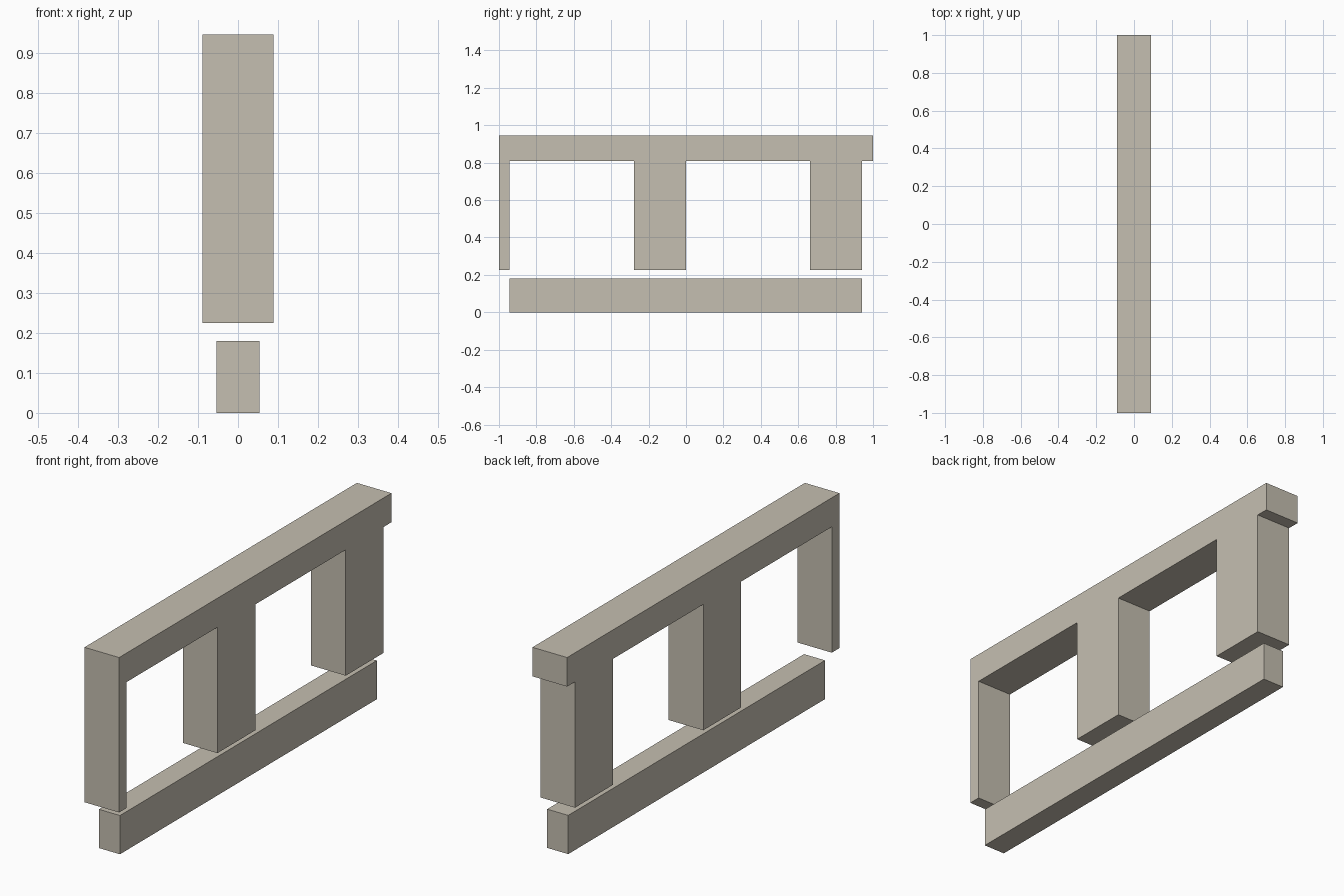
import bpy
import bmesh

if "Cube" in bpy.data.objects:
    bpy.data.objects.remove(bpy.data.objects["Cube"])

stone = bpy.data.materials.new("warm_grey_stone")
stone.diffuse_color = (0.56, 0.52, 0.44, 1.0)
stone.use_nodes = True
stone.node_tree.nodes["Principled BSDF"].inputs["Base Color"].default_value = stone.diffuse_color


def extrude_profile(name, profile, half_width):
    """Extrude a (y, z) outline symmetrically along x."""
    bm = bmesh.new()
    face = bm.faces.new([bm.verts.new((-half_width, y, z)) for y, z in profile])
    result = bmesh.ops.extrude_face_region(bm, geom=[face])
    moved = [v for v in result["geom"] if isinstance(v, bmesh.types.BMVert)]
    bmesh.ops.translate(bm, vec=(2 * half_width, 0, 0), verts=moved)
    bmesh.ops.recalc_face_normals(bm, faces=bm.faces)
    mesh = bpy.data.meshes.new(name)
    bm.to_mesh(mesh)
    bm.free()
    mesh.materials.append(stone)
    obj = bpy.data.objects.new(name, mesh)
    bpy.context.collection.objects.link(obj)
    return obj


# Upper wall: lintel with three hanging piers as one outline
TOP, LINTEL, FOOT = 0.945, 0.81, 0.225
piers = [(-1.0, -0.944), (-0.278, 0.0), (0.664, 0.942)]
outline = [(1.0, TOP), (-1.0, TOP)]
for i, (y0, y1) in enumerate(piers):
    if i > 0:
        outline.append((y0, LINTEL))
    outline += [(y0, FOOT), (y1, FOOT), (y1, LINTEL)]
outline.append((1.0, LINTEL))
extrude_profile("lintel_and_piers", outline, 0.089)

# Separate low sill beam
sill = [(-0.944, 0), (0.942, 0), (0.942, 0.18), (-0.944, 0.18)]
extrude_profile("sill_beam", sill, 0.054)
